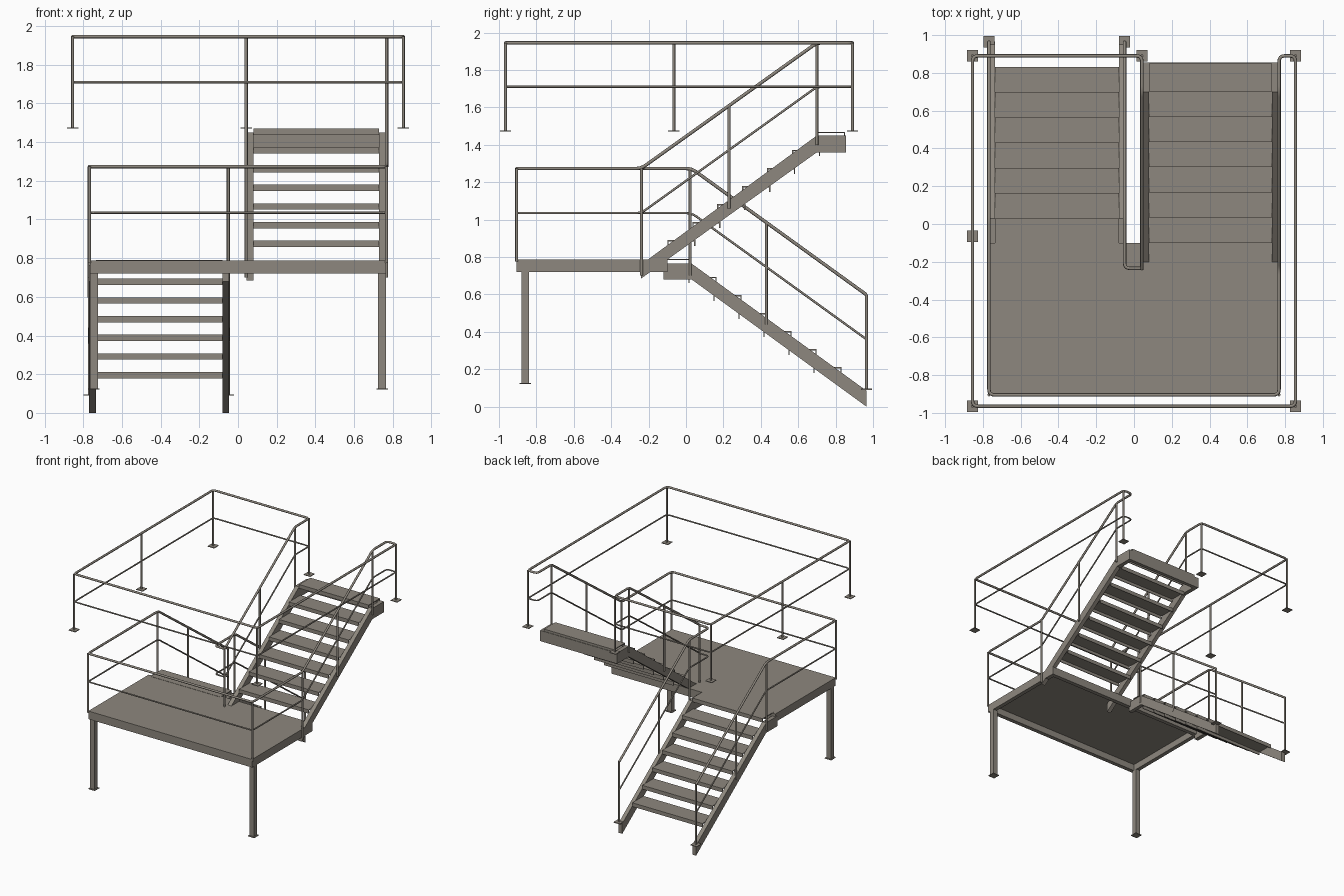
import bpy, bmesh, math
from mathutils import Vector

if "Cube" in bpy.data.objects:
    bpy.data.objects.remove(bpy.data.objects["Cube"])

steel = bpy.data.materials.new("warm_grey_steel")
steel.diffuse_color = (0.27, 0.245, 0.21, 1)
steel.use_nodes = True
steel.node_tree.nodes["Principled BSDF"].inputs["Base Color"].default_value = steel.diffuse_color


def finish(name, bm):
    bmesh.ops.recalc_face_normals(bm, faces=bm.faces)
    mesh = bpy.data.meshes.new(name)
    bm.to_mesh(mesh)
    bm.free()
    mesh.materials.append(steel)
    ob = bpy.data.objects.new(name, mesh)
    bpy.context.collection.objects.link(ob)
    return ob


def box(name, x0, x1, y0, y1, z0, z1):
    bm = bmesh.new()
    bmesh.ops.create_cube(bm, size=1)
    for v in bm.verts:
        v.co = ((x0 + x1) / 2 + v.co.x * (x1 - x0),
                (y0 + y1) / 2 + v.co.y * (y1 - y0),
                (z0 + z1) / 2 + v.co.z * (z1 - z0))
    return finish(name, bm)


def extrude_x(name, profile, x0, x1):
    """Side profile of (y, z) points pushed along x."""
    bm = bmesh.new()
    face = bm.faces.new([bm.verts.new((x0, y, z)) for y, z in profile])
    ext = bmesh.ops.extrude_face_region(bm, geom=[face])
    for v in ext["geom"]:
        if isinstance(v, bmesh.types.BMVert):
            v.co.x = x1
    return finish(name, bm)


def pipe(name, points, radius, bend=0.03):
    """Round pipe along a path with rounded bends."""
    pts = [Vector(p) for p in points]
    path = [pts[0]]
    for a, b, c in zip(pts, pts[1:], pts[2:]):
        r = min(bend, (a - b).length * 0.45, (c - b).length * 0.45)
        p, q = b + (a - b).normalized() * r, b + (c - b).normalized() * r
        path += [p.lerp(b, t).lerp(b.lerp(q, t), t) for t in (0, .25, .5, .75, 1)]
    path.append(pts[-1])
    cu = bpy.data.curves.new(name, 'CURVE')
    cu.dimensions = '3D'
    cu.bevel_depth = radius
    cu.bevel_resolution = 2
    cu.use_fill_caps = True
    sp = cu.splines.new('POLY')
    sp.points.add(len(path) - 1)
    for sp_pt, co in zip(sp.points, path):
        sp_pt.co = (*co, 1)
    cu.materials.append(steel)
    ob = bpy.data.objects.new(name, cu)
    bpy.context.collection.objects.link(ob)


def post(name, x, y, z0, z1, plate=False):
    pipe(name, [(x, y, z0), (x, y, z1)], 0.008)
    if plate:
        box(name + "_plate", x - .03, x + .03, y - .03, y + .03, z0, z0 + .006)


def tread(name, x0, x1, nose, z, back):
    """Bent plate with lips turned down; back is +1 or -1 along y."""
    d, t, h = 0.15 * back, 0.006 * back, 0.032
    prof = [(nose, z), (nose + d, z), (nose + d, z - h), (nose + d - t, z - h),
            (nose + d - t, z - .007), (nose + t, z - .007), (nose + t, z - h), (nose, z - h)]
    extrude_x(name, prof, x0, x1)


# Landing: deck, edge beams and two legs
L, F, B = 0.765, -0.905, -0.1
box("landing_deck", -L, L, F, B, 0.775, 0.788)
box("landing_front_beam", -L, L, F, F + .035, 0.72, 0.775)
box("landing_back_beam", -L, L, B - .035, B, 0.72, 0.775)
for s, side in ((-1, "left"), (1, "right")):
    a, b = sorted((s * L, s * (L - .035)))
    box(f"landing_{side}_beam", a, b, F + .035, B - .035, 0.72, 0.775)
    x = s * 0.745
    box(f"{side}_leg", x - .02, x + .02, -0.88, -0.84, 0.12, 0.72)
    box(f"{side}_leg_plate", x - .03, x + .03, -0.89, -0.83, 0.12, 0.126)

# Lower flight, descending to the back
lower = [(-0.12, .765), (.03, .765), (.965, .085), (.965, 0), (.03, .68), (-0.12, .68)]
extrude_x("lower_left_stringer", lower, -0.77, -0.735)
extrude_x("lower_right_stringer", lower, -0.08, -0.047)
for k in range(7):
    tread(f"lower_tread_{k}", -0.735, -0.08, 0.03 + .1335 * k, 0.79 - .0965 * k, -1)

# Upper flight, rising to the back
upper = [(-0.24, .685), (-0.24, .76), (.70, 1.45), (.855, 1.45), (.855, 1.36), (.70, 1.36)]
extrude_x("upper_left_stringer", upper, 0.045, 0.08)
extrude_x("upper_right_stringer", upper, 0.73, 0.765)
box("upper_header", 0.08, 0.73, 0.825, 0.855, 1.36, 1.45)
for k in range(7):
    tread(f"upper_tread_{k}", 0.08, 0.73, -0.1 + .1335 * k, 0.89 + .0965 * k, 1)

# Handrails: top pipes and thinner middle pipes follow the same routes
XL, XI, XU, XR = -0.768, -0.05, 0.042, 0.768
G, GF, GB = 0.855, -0.965, 0.89
for kind, r, hi, mid, low in (("top", .009, 1.945, 1.273, .598),
                              ("middle", .006, 1.71, 1.035, .36)):
    # upper guard, right flight side, landing, left flight side
    pipe(f"{kind}_outer_rail",
         [(XU, -.24, mid), (XU, .70, hi), (XU, GB, hi), (-G, GB, hi), (-G, GF, hi),
          (G, GF, hi), (G, GB, hi), (XR, GB, hi), (XR, .70, hi), (XR, -.24, mid),
          (XR, F, mid), (XL, F, mid), (XL, .03, mid), (XL, .965, low)], r)
    # inner turn between flights
    pipe(f"{kind}_inner_rail",
         [(XU, -.235, mid), (XI, -.235, mid), (XI, .03, mid), (XI, .965, low)], r)

# Upper guard posts
for i, (x, y) in enumerate([(-G, GF), (G, GF), (-G, GB), (G, GB), (-G, -.065), (XU, GB)]):
    post(f"guard_post_{i}", x, y, 1.47, 1.945, True)

# Flight and landing posts
for x, side in ((XU, "left"), (XR, "right")):
    for y, z0, z1 in ((.70, 1.40, 1.945), (.23, 1.06, 1.61), (-.238, .70, 1.273)):
        post(f"upper_{side}_post", x, y, z0, z1)
for x, side in ((XL, "left"), (XI, "right")):
    for y, z0, z1 in ((.022, .70, 1.273), (.43, .44, .985)):
        post(f"lower_{side}_post", x, y, z0, z1)
    post(f"lower_{side}_end_post", x, .965, .09, .60, True)
for x in (XL, XR):
    post("landing_corner_post", x, F, .775, 1.273)
